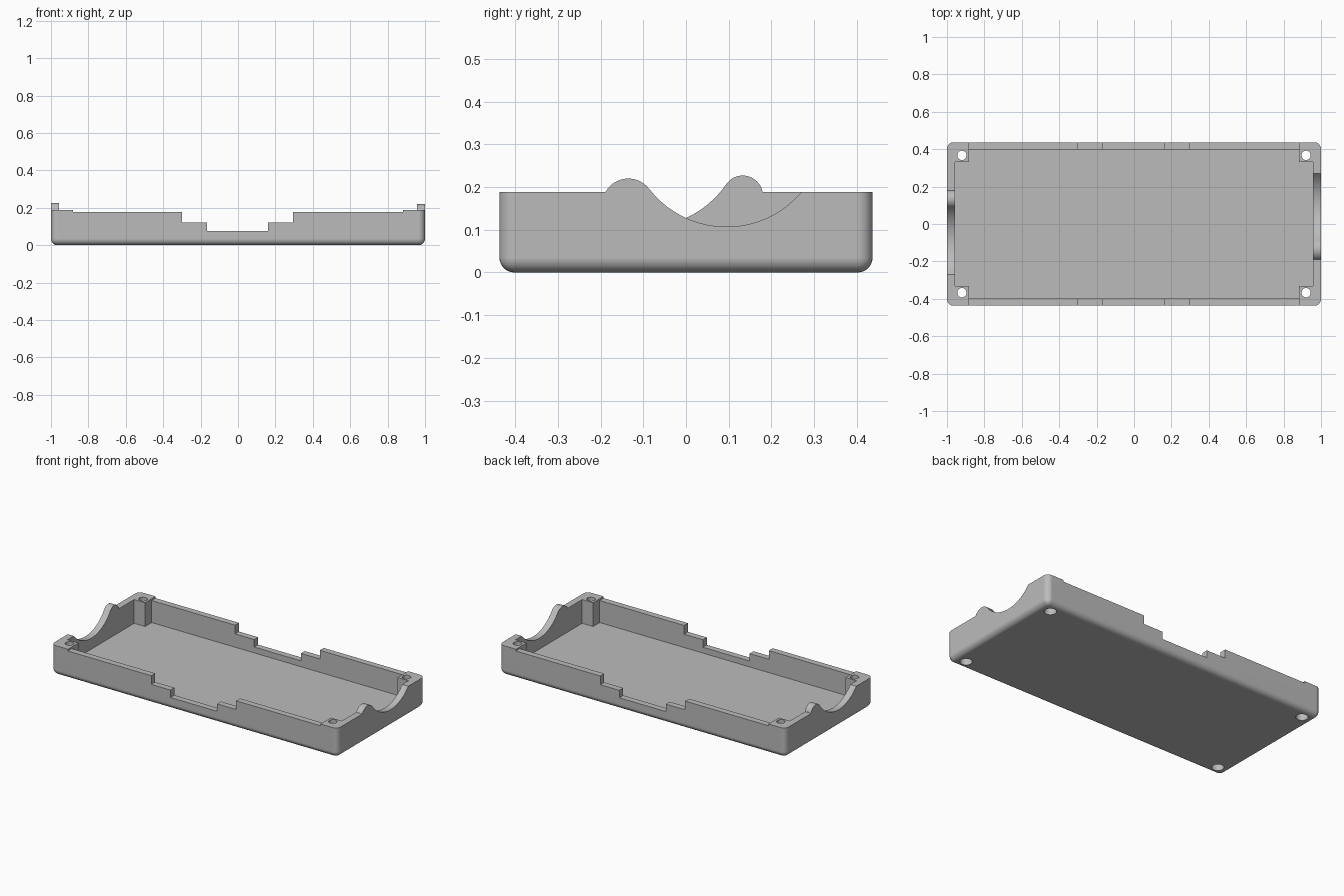
import bpy, bmesh, math
from mathutils import Matrix

if "Cube" in bpy.data.objects:
    bpy.data.objects.remove(bpy.data.objects["Cube"], do_unlink=True)

HALF_X, HALF_Y = 1.0, 0.437
RIM, FLOOR = 0.188, 0.038
POST_X, POST_Y = 0.882, 0.332      # inner corners of the screw posts
INNER_X, INNER_Y = 0.958, 0.398    # inner faces of the walls

plastic = bpy.data.materials.new("grey plastic")
plastic.use_nodes = True
plastic.diffuse_color = (0.5, 0.5, 0.5, 1)
plastic.node_tree.nodes["Principled BSDF"].inputs["Base Color"].default_value = (0.5, 0.5, 0.5, 1)


def finish(name, bm):
    bmesh.ops.recalc_face_normals(bm, faces=bm.faces)
    mesh = bpy.data.meshes.new(name)
    bm.to_mesh(mesh)
    bm.free()
    mesh.materials.append(plastic)
    obj = bpy.data.objects.new(name, mesh)
    bpy.context.collection.objects.link(obj)
    return obj


def prism(name, outline, place, start, end):
    """Extrude a 2D outline from start to end; place maps (u, v, w) to xyz."""
    bm = bmesh.new()
    lo = [bm.verts.new(place(u, v, start)) for u, v in outline]
    hi = [bm.verts.new(place(u, v, end)) for u, v in outline]
    bm.faces.new(lo)
    bm.faces.new(hi)
    for i in range(len(lo)):
        j = (i + 1) % len(lo)
        bm.faces.new((lo[i], lo[j], hi[j], hi[i]))
    return finish(name, bm)


def cylinder(name, x, y, radius, bottom, top):
    bm = bmesh.new()
    bmesh.ops.create_cone(bm, cap_ends=True, segments=32, radius1=radius, radius2=radius,
                          depth=top - bottom,
                          matrix=Matrix.Translation((x, y, (top + bottom) / 2)))
    return finish(name, bm)


def arc(cy, cz, r, a0, a1, n=20):
    return [(cy + r * math.cos(a0 + (a1 - a0) * i / n),
             cz + r * math.sin(a0 + (a1 - a0) * i / n)) for i in range(n + 1)]


def end_outline(bump_y, peak, r):
    """Region above an end wall: flat rim, round bump, tangent round dip, flat rim."""
    dip_y, dip_z, dip_r = 0.095, 0.3365, 0.2295
    bump_z = peak - r
    join = math.atan2(dip_z - bump_z, dip_y - bump_y)
    start = math.pi - math.asin((RIM - bump_z) / r)
    stop = -math.asin((dip_z - RIM) / dip_r)
    bump = arc(bump_y, bump_z, r, start, join)
    dip = arc(dip_y, dip_z, dip_r, join - math.pi, stop)
    return [(-0.6, RIM)] + bump + dip[1:] + [(0.6, RIM), (0.6, 0.5), (-0.6, 0.5)]


# Outer body with rounded upright corners and rounded bottom edge
bm = bmesh.new()
bmesh.ops.create_cube(bm, size=1)
for v in bm.verts:
    v.co = (v.co.x * 2 * HALF_X, v.co.y * 2 * HALF_Y, (v.co.z + 0.5) * 0.3)
edges = [e for e in bm.edges if min(v.co.z for v in e.verts) < 0.01]
bmesh.ops.bevel(bm, geom=edges, offset=0.035, segments=7, profile=0.5, affect='EDGES')
tray = finish("case_tray", bm)

# Inner cavity, leaving a square post in each corner
quarter = [(INNER_X, POST_Y), (POST_X, POST_Y), (POST_X, INNER_Y)]
cavity = quarter + [(-x, y) for x, y in reversed(quarter)]
cavity += [(-x, -y) for x, y in cavity]
cutters = [prism("cavity_cutter", cavity, lambda u, v, w: (u, v, w), FLOOR, 0.6)]

# Shaped tops of the two end walls
cutters.append(prism("left_end_cutter", end_outline(-0.135, 0.22, 0.061),
                     lambda u, v, w: (w, u, v), -0.005, 1.2))
cutters.append(prism("right_end_cutter", end_outline(-0.133, 0.227, 0.047),
                     lambda u, v, w: (-w, -u, v), -0.005, 1.2))

# Stepped notches along the front and back walls
steps = [(-POST_X, 0.177), (-0.3, 0.177), (-0.3, 0.122), (-0.166, 0.122), (-0.166, 0.075),
         (0.16, 0.075), (0.16, 0.122), (0.293, 0.122), (0.293, 0.177), (POST_X, 0.177)]
cutters.append(prism("side_notch_cutter", steps + [(POST_X, 0.6), (-POST_X, 0.6)],
                     lambda u, v, w: (u, w, v), -0.7, 0.7))

# Screw holes with wider bores from below
for sx in (-1, 1):
    for sy in (-1, 1):
        cutters.append(cylinder("screw_hole_cutter", sx * 0.92, sy * 0.367, 0.025, -0.1, 0.7))
        cutters.append(cylinder("screw_bore_cutter", sx * 0.92, sy * 0.367, 0.035, -0.1, 0.08))

bpy.context.view_layer.objects.active = tray
for cutter in cutters:
    cutter.hide_render = True
    mod = tray.modifiers.new("cut", 'BOOLEAN')
    mod.operation = 'DIFFERENCE'
    mod.solver = 'EXACT'
    mod.object = cutter
    bpy.ops.object.modifier_apply(modifier=mod.name)
    bpy.data.objects.remove(cutter, do_unlink=True)

# Smooth the rounded edges, keep the cut edges crisp
bpy.ops.object.select_all(action='DESELECT')
tray.select_set(True)
bpy.ops.object.shade_smooth_by_angle(angle=math.radians(30))
weighted = tray.modifiers.new("weighted_normals", 'WEIGHTED_NORMAL')
weighted.keep_sharp = True
